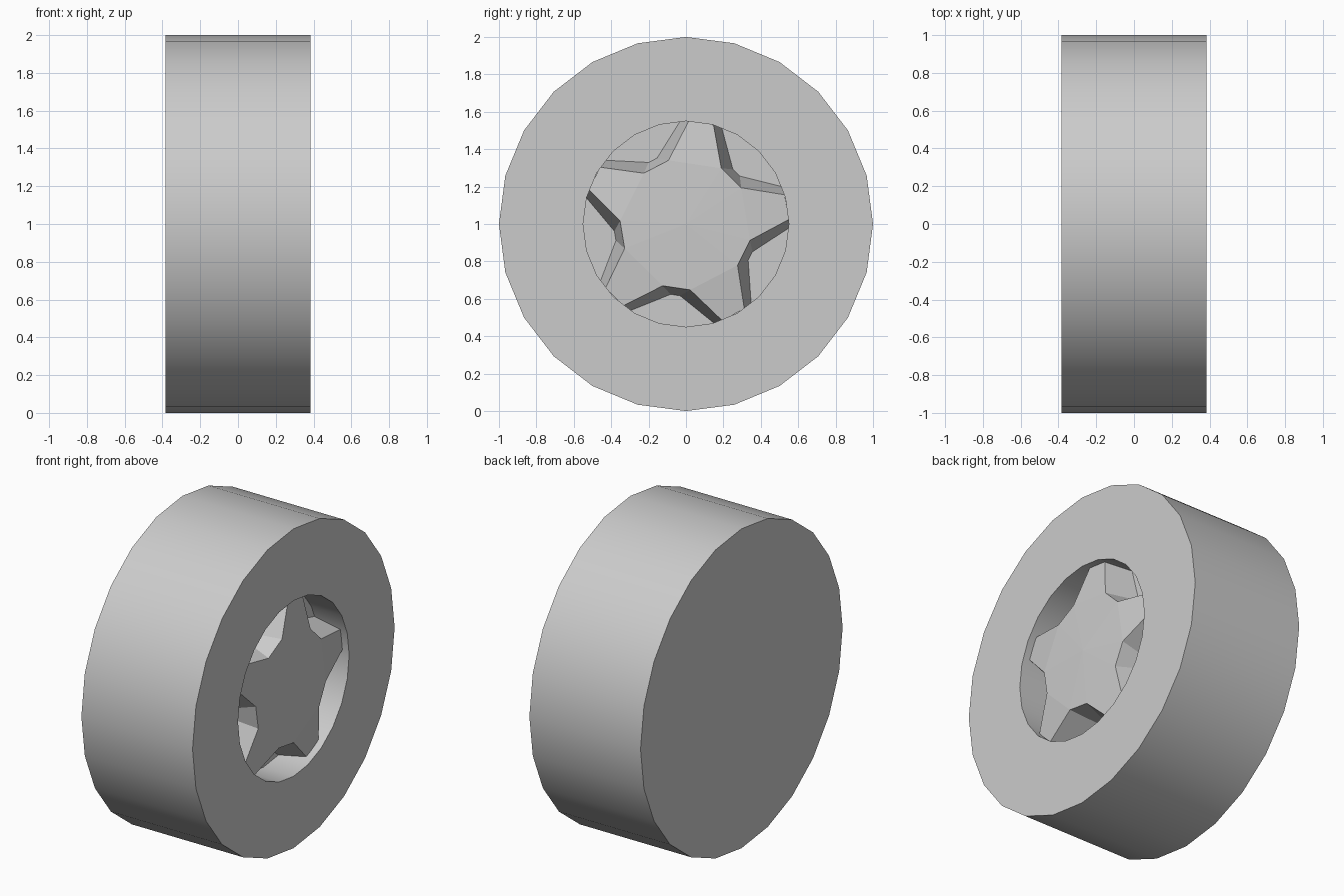
import bpy, bmesh
from math import sin, cos, radians

if "Cube" in bpy.data.objects:
    bpy.data.objects.remove(bpy.data.objects["Cube"])

HALF = 0.385      # half the tyre width
SIDES = 24


def point(x, r, deg):
    a = radians(deg)
    return (x, r * cos(a), 1 + r * sin(a))


def finish(bm, name):
    bmesh.ops.recalc_face_normals(bm, faces=bm.faces)
    mesh = bpy.data.meshes.new(name)
    bm.to_mesh(mesh)
    bm.free()
    obj = bpy.data.objects.new(name, mesh)
    bpy.context.collection.objects.link(obj)
    return obj


# Tyre: lathed profile, closed flat back and a recessed floor behind the spokes
bm = bmesh.new()
profile = [(-HALF, 1.0), (HALF, 1.0), (HALF, 0.55), (HALF - 0.21, 0.55)]
rings = [[bm.verts.new(point(x, r, 360 * i / SIDES)) for i in range(SIDES)]
         for x, r in profile]
for a, b in zip(rings, rings[1:]):
    for i in range(SIDES):
        j = (i + 1) % SIDES
        bm.faces.new((a[i], a[j], b[j], b[i]))
bm.faces.new(rings[0])
bm.faces.new(rings[-1])
tyre = finish(bm, "tyre")
bpy.context.view_layer.objects.active = tyre
tyre.select_set(True)
bpy.ops.object.shade_smooth_by_angle(angle=radians(30))

# Five-spoke rim: star outline with walls sloping down to the floor
bm = bmesh.new()
front_shape = [(-29, 0.55, 0.045), (-12.2, 0.353, 0.015),
               (12.2, 0.353, 0.015), (29, 0.55, 0.045)]
back_shape = [(-24.2, 0.55), (-3.8, 0.385), (3.8, 0.385), (24.2, 0.55)]
front, back = [], []
for k in range(5):
    gap = 45.5 + 72 * k
    front.append([bm.verts.new(point(HALF - d, r, gap + a)) for a, r, d in front_shape])
    back.append([bm.verts.new(point(HALF - 0.21, r, gap + a)) for a, r in back_shape])
centre = bm.verts.new(point(HALF - 0.005, 0, 0))
for k in range(5):
    f, b, nxt = front[k], back[k], front[(k + 1) % 5]
    for i in range(3):                                   # gap walls
        bm.faces.new((f[i], f[i + 1], b[i + 1], b[i]))
    bm.faces.new((f[2], f[3], nxt[0], nxt[1]))           # spoke
    bm.faces.new((centre, f[1], f[2]))                   # hub
    bm.faces.new((centre, f[2], nxt[1]))
finish(bm, "spoked_rim")
